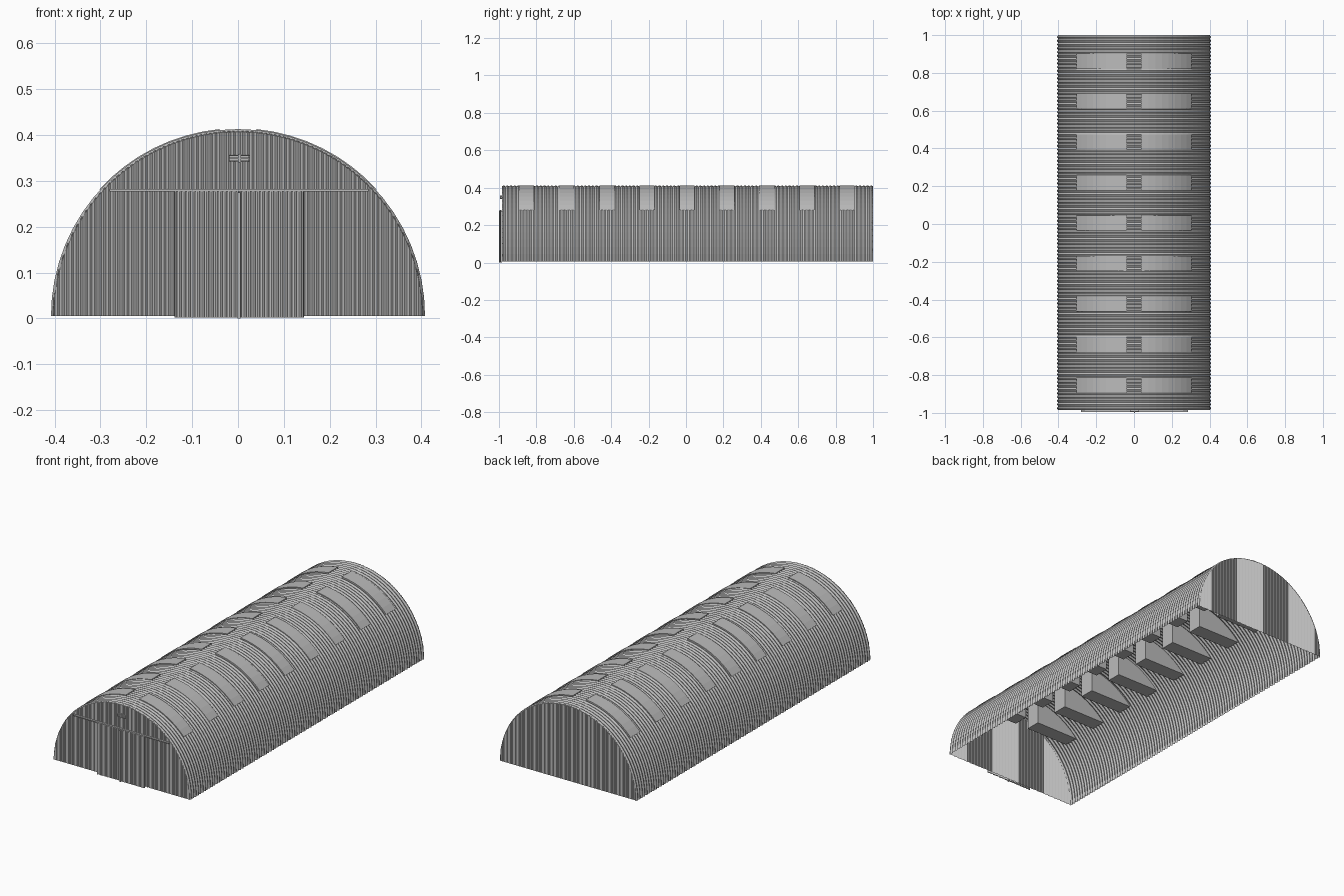
import bpy
import math

cube = bpy.data.objects.get("Cube")
if cube:
    bpy.data.objects.remove(cube, do_unlink=True)

BASE, RADIUS = 0.005, 0.405      # ground line and mean arch radius
FRONT, BACK = -0.985, 1.0
STEPS = 6                        # samples per corrugation

steel = bpy.data.materials.new("galvanised_grey")
steel.use_nodes = True
COLOUR = (0.5, 0.5, 0.5, 1)
steel.diffuse_color = COLOUR
steel.node_tree.nodes["Principled BSDF"].inputs["Base Color"].default_value = COLOUR


def make(name, verts, faces):
    mesh = bpy.data.meshes.new(name)
    mesh.from_pydata(verts, [], faces)
    mesh.materials.append(steel)
    obj = bpy.data.objects.new(name, mesh)
    bpy.context.collection.objects.link(obj)
    return obj


def grid(name, rows):
    """Skin a list of equally long rows of points."""
    n = len(rows[0])
    faces = [(r * n + c, r * n + c + 1, (r + 1) * n + c + 1, (r + 1) * n + c)
             for r in range(len(rows) - 1) for c in range(n - 1)]
    return make(name, [p for row in rows for p in row], faces)


def prism(name, profile, y0, y1):
    """Extrude an x-z outline (counter-clockwise from the front) along y."""
    n = len(profile)
    verts = [(x, y, z) for y in (y0, y1) for x, z in profile]
    faces = [tuple(range(n)), tuple(range(2 * n - 1, n - 1, -1))]
    faces += [(i, i + n, (i + 1) % n + n, (i + 1) % n) for i in range(n)]
    return make(name, verts, faces)


def box(name, x0, x1, y0, y1, z0, z1):
    return prism(name, [(x0, z0), (x1, z0), (x1, z1), (x0, z1)], y0, y1)


def arch_height(x, r):
    return BASE + math.sqrt(max(r * r - x * x, 0))


def wave(i, depth):
    return -depth * math.cos(2 * math.pi * i / STEPS)


# Corrugated arched shell, ribs running over the arch
ribs, segments = 100, 32
rows = []
for i in range(ribs * STEPS + 1):
    y = FRONT + (BACK - FRONT) * i / (ribs * STEPS)
    r = RADIUS + wave(i, 0.003)
    rows.append([(r * math.cos(math.pi * s / segments), y,
                  BASE + r * math.sin(math.pi * s / segments))
                 for s in range(segments + 1)])
grid("arched_shell", rows)


# Vertically corrugated sheets for the end walls and doors
def sheet(name, x0, x1, y, bottom, top, ridges):
    count = ridges * STEPS
    cols = []
    for i in range(count + 1):
        x = x0 + (x1 - x0) * i / count
        yy = y + wave(i, 0.002)
        cols.append([(x, yy, bottom), (x, yy, top(x))])
    return grid(name, cols)


wall_r = RADIUS - 0.001
for name, y in (("front_wall", FRONT + 0.003), ("back_wall", BACK - 0.003)):
    sheet(name, -wall_r, wall_r, y, BASE, lambda x: arch_height(x, wall_r), 80)

for name, x0, x1 in (("right_door", -0.138, 0.001), ("left_door", 0.003, 0.143)):
    door = sheet(name, x0, x1, -0.992, 0.002, lambda x: 0.278, 14)
    thick = door.modifiers.new("thickness", "SOLIDIFY")
    thick.thickness = 0.004
    thick.offset = 0

# Sliding door gear
box("door_rail", -0.28, 0.285, -0.996, FRONT, 0.277, 0.282)
box("door_seam_post", -0.001, 0.005, -1.0, FRONT, 0.0, 0.275)

# Louvred vent above the doors
box("vent_back", -0.018, 0.024, -0.989, FRONT, 0.342, 0.357)
for k in range(3):
    z = 0.342 + 0.006 * k
    box("vent_slat", -0.02, 0.026, -0.993, FRONT, z, z + 0.003)
box("vent_mullion", 0.001, 0.005, -0.994, FRONT, 0.34, 0.359)

# Skylight boxes: curved on top, flat underneath, one on each side of the ridge
outer, arc = 0.41, 8
low, high = math.radians(42.3), math.radians(84.4)
for k in range(-4, 5):
    y = 0.005 + 0.2142 * k
    curve = []
    for i in range(arc + 1):
        a = low + (high - low) * i / arc
        curve.append((outer * math.cos(a), BASE + outer * math.sin(a)))
    left = curve + [(curve[-1][0], curve[0][1])]
    right = [(-x, z) for x, z in reversed(left)]
    prism("left_skylight", left, y - 0.04, y + 0.04)
    prism("right_skylight", right, y - 0.04, y + 0.04)
